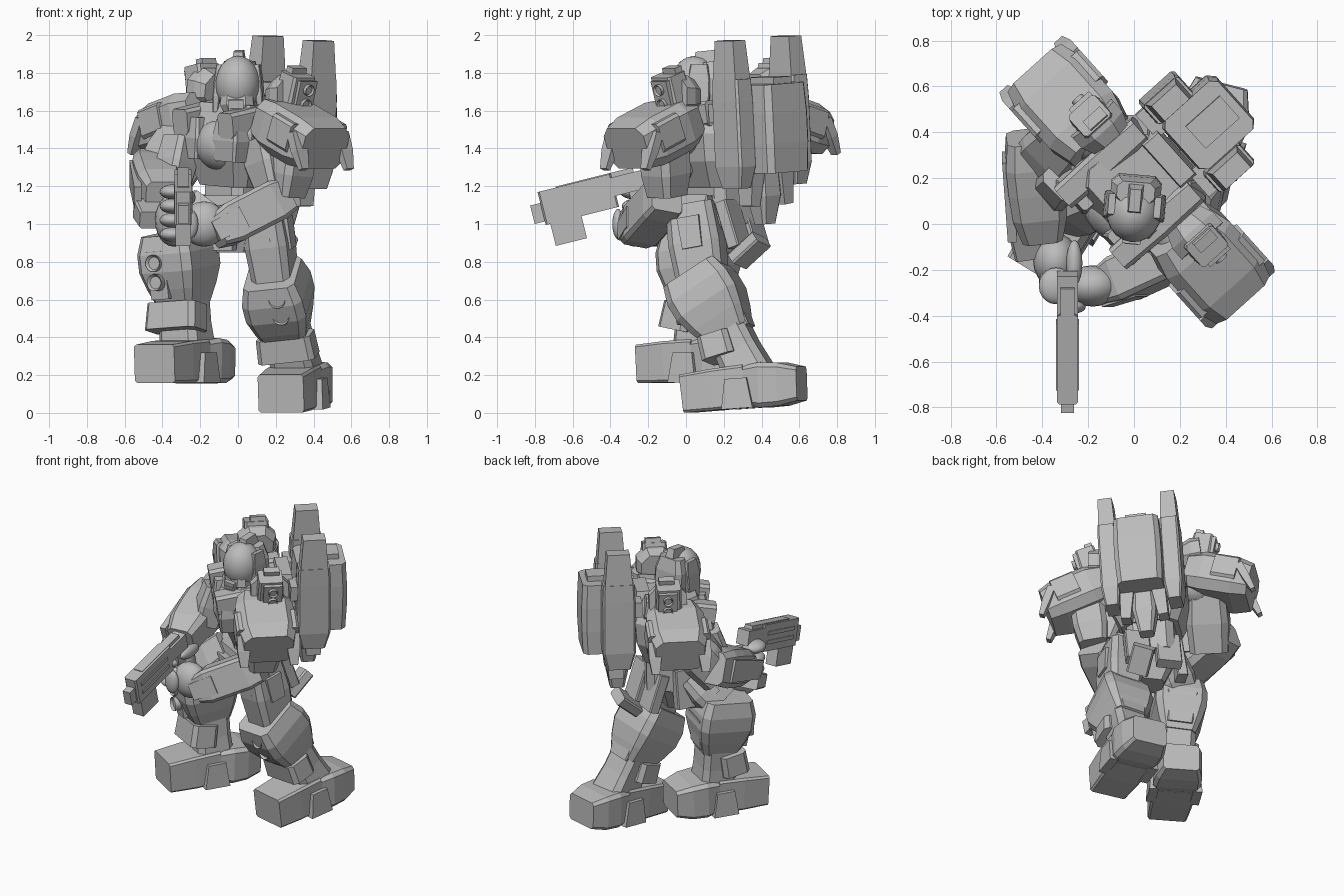
import bpy, bmesh, math
from mathutils import Matrix, Vector, Euler

old = bpy.data.objects.get("Cube")
if old:
    bpy.data.objects.remove(old, do_unlink=True)

grey = bpy.data.materials.new("armour_grey")
grey.use_nodes = True
tone = (.5, .5, .5, 1)
grey.diffuse_color = tone
grey.node_tree.nodes["Principled BSDF"].inputs["Base Color"].default_value = tone

WORLD = Matrix()
X, Y, Z = Vector((1, 0, 0)), Vector((0, 1, 0)), Vector((0, 0, 1))
FRONT = -Y
# Widths along a part, as shares of its full width
STRAIGHT, TAPER, FLARE = (1, 1), (1, .7), (.7, 1)
BARREL, POINTED, SWELL = (.75, 1, 1, .75), (1, 1, .6), (.6, 1, .9)


def place(location, rotation=(0, 0, 0)):
    """Frame at a point, turned by degrees."""
    turn = Euler([math.radians(angle) for angle in rotation]).to_matrix()
    return Matrix.Translation(location) @ turn.to_4x4()


def finish(name, bm, frame, smooth=False):
    bm.transform(frame)
    bmesh.ops.recalc_face_normals(bm, faces=bm.faces)
    mesh = bpy.data.meshes.new(name)
    bm.to_mesh(mesh)
    bm.free()
    mesh.materials.append(grey)
    part = bpy.data.objects.new(name, mesh)
    bpy.context.collection.objects.link(part)
    if smooth:
        bpy.ops.object.select_all(action='DESELECT')
        part.select_set(True)
        bpy.context.view_layer.objects.active = part
        bpy.ops.object.shade_smooth_by_angle(angle=math.radians(40))


def shell(name, start, end, width, depth, scales=STRAIGHT, face=FRONT, chamfer=.15, frame=WORLD):
    """Armour shell from start to end: chamfered rectangles scaled by a profile."""
    start, end = Vector(start), Vector(end)
    along = (end - start).normalized()
    side = Vector(face).cross(along).normalized()
    front = along.cross(side)
    bm, rings = bmesh.new(), []
    for step, scale in enumerate(scales):
        centre = start.lerp(end, step / (len(scales) - 1))
        a, b = width * scale / 2, depth * scale / 2
        cut = chamfer * min(a, b) * 2
        ring = []
        for u, v in ((1, 1), (-1, 1), (-1, -1), (1, -1)):
            corner = [(u * a, v * (b - cut)), (u * (a - cut), v * b)]
            if not cut:
                corner = corner[:1]
            ring += corner if u == v else corner[::-1]
        rings.append([bm.verts.new(centre + side * p + front * q) for p, q in ring])
    for low, high in zip(rings, rings[1:]):
        for i in range(len(low)):
            bm.faces.new((low[i - 1], low[i], high[i], high[i - 1]))
    bm.faces.new(rings[0])
    bm.faces.new(rings[-1])
    finish(name, bm, frame)


def block(name, centre, size, frame=WORLD, scales=STRAIGHT, chamfer=0):
    centre, half = Vector(centre), Z * size[2] / 2
    shell(name, centre - half, centre + half, size[0], size[1], scales, FRONT, chamfer, frame)


def ball(name, centre, radii, frame=WORLD):
    bm = bmesh.new()
    bmesh.ops.create_uvsphere(bm, u_segments=20, v_segments=12, radius=1)
    finish(name, bm, frame @ Matrix.Translation(centre) @ Matrix.Diagonal((*radii, 1)), True)


def port(name, centre, direction, radius, frame=WORLD):
    """Short round tube with a recessed mouth."""
    bm = bmesh.new()
    bmesh.ops.create_cone(bm, cap_ends=True, segments=14, radius1=radius, radius2=radius, depth=radius)
    cap = [face for face in bm.faces if face.normal.z > .9]
    bmesh.ops.inset_region(bm, faces=cap, thickness=radius / 4)
    bmesh.ops.translate(bm, verts=cap[0].verts[:], vec=-Z * radius / 3)
    turn = Z.rotation_difference(Vector(direction)).to_matrix().to_4x4()
    finish(name, bm, frame @ Matrix.Translation(centre) @ turn, True)


# Torso, turned to its right and leaning a little
torso = place((.02, .175, 1.5), (0, 3.5, -48))
shell("chest", -.3 * Z, .14 * Z, .52, .46, (.7, .95, 1, .75), frame=torso)
ball("chest_dome", (.02, -.15, -.08), (.16, .13, .14), torso)
shell("abdomen", -.5 * Z, -.2 * Z, .3, .3, frame=torso)
block("collar_back", (0, .17, .1), (.34, .12, .16), torso, TAPER)
block("backpack", (0, .4, .01), (.3, .33, .47), torso, (.95, 1, 1, .95), .1)
block("backpack_lid", (0, .42, .26), (.13, .2, .04), torso)
shell("tail_thruster", (0, .33, -.5), (0, .33, -.2), .15, .15, SWELL, frame=torso)


def torso_side(side, s):
    """Collar, booster, shoulder and launcher of one side."""
    def put(name, *args, **options):
        shell(side + "_" + name, *args, frame=torso, **options)

    put("collar", (s * .18, -.28, .03), (s * .18, .17, .1), .13, .15, (.9, 1, .9), face=Z)
    block(side + "_chest_plate", (s * .15, -.2, -.05), (.2, .14, .22), torso, (.8, 1, .8), .1)
    put("booster", (s * .2, .34, -.3), (s * .2, .34, .28), .12, .21, (.7, 1, 1, 1, 1, .95), chamfer=.1)
    block(side + "_booster_tower", (s * .2, .34, .37), (.11, .18, .23), torso, (1, .8))
    block(side + "_booster_strap", (s * .17, .24, .1), (.14, .1, .1), torso)
    put("thruster_fin", (s * .12, .35, -.4), (s * .1, .35, -.2), .09, .13, FLARE, chamfer=0)

    # Shoulder pad slopes down and outward
    ball(side + "_shoulder_joint", (s * .3, 0, 0), (.13, .13, .13), torso)
    put("shoulder_pad", (s * .26, 0, .07), (s * .66, 0, -.06), .37, .27, (.85, 1, 1, 1, .85), face=Z, chamfer=.2)
    put("shoulder_band", (s * .44, 0, .04), (s * .59, 0, -.01), .4, .16, face=Z, chamfer=.1)
    for end in (-.16, .16):
        put("shoulder_fin", (s * .6, end, .02), (s * .68, end, -.17), .05, .08, POINTED, chamfer=0)

    # Launcher with a domed back and two ports on its outer face
    rack = torso @ place((s * .36, .05, .22), (0, s * 14, 0))
    put("launcher_dome", (s * .24, .04, .19), (s * .36, .04, .2), .24, .22, (.8, 1, 1), face=Z, chamfer=.3)
    block(side + "_launcher", (0, -.01, 0), (.14, .17, .2), rack, (1, .9), .1)
    block(side + "_launcher_tab", (-s * .03, 0, .11), (.05, .1, .04), rack)
    block(side + "_launcher_frame", (s * .07, 0, 0), (.03, .12, .17), rack)
    for z in (-.04, .04):
        port(side + "_launcher_port", (s * .09, 0, z), X * s, .03, rack)


torso_side("left", 1)
torso_side("right", -1)

# Head, facing the front
head = place((0, .05, 1.74), (6, 0, -5))
ball("helmet", (0, 0, 0), (.12, .13, .15), head)
shell("neck", (0, .03, -.25), (0, .03, -.05), .16, .17, frame=head)
shell("jaw", (0, -.07, -.17), (0, -.05, -.04), .18, .13, SWELL, chamfer=.3, frame=head)
block("crest", (0, .07, .13), (.07, .14, .08), head, TAPER)
block("mouth_guard", (0, -.13, -.11), (.08, .03, .08), head)
for i in range(3):
    block("mouth_slat", (0, -.145, i * .02 - .14), (.06, .01, .01), head)
for s in (-1, 1):
    shell("ear_guard", (s * .12, .01, -.15), (s * .1, .04, .1), .04, .12, BARREL, frame=head)
block("helmet_back", (0, .1, -.02), (.22, .12, .26), head, BARREL, .25)

# Left arm, reaching across under the weapon
diagonal = -X - Y
elbow = Vector((.25, -.1, 1.15))
wrist = Vector((-.12, -.27, .96))
shell("left_upper_arm", (.3, -.12, 1.5), elbow, .22, .22, (.9, 1, 1, .8), diagonal)
shell("left_elbow_guard", (.18, -.1, 1.2), (.13, -.05, 1.44), .2, .2, (.8, 1, 1), diagonal)
shell("left_forearm", elbow, wrist, .22, .2, (.85, 1, 1, 1, 1, .8), chamfer=.1)
shell("left_forearm_plate", elbow.lerp(wrist, .6) + FRONT * .09, wrist + FRONT * .07, .12, .05, (1, .9), chamfer=0)
ball("left_palm", (-.18, -.27, 1), (.12, .09, .12))
for i in range(4):
    ball("left_finger", (-.26 - i * .01, i * .045 - .36, 1), (.05, .03, .08))

# Right arm, holding the weapon
elbow = Vector((-.45, .38, 1.3))
wrist = Vector((-.4, -.06, 1.14))
shell("right_upper_arm", (-.25, .42, 1.5), (-.42, .25, 1.2), .27, .27, (.9, 1, .9), diagonal)
shell("right_arm_guard", (-.3, .2, 1.45), (-.35, .14, 1.2), .18, .18, (.9, 1, .9), diagonal)
shell("right_forearm", elbow, wrist, .25, .25, (.85, 1, 1, .95, .7), Z)
shell("right_forearm_plate", elbow.lerp(wrist, .2) - X * .11, wrist - X * .13, .15, .05, (1, .8), -X, 0)
shell("right_wrist_guard", (-.48, 0, 1.08), (-.46, -.14, 1.02), .15, .12, (1, .8), Z, .1)
ball("right_palm", (-.34, -.16, 1.02), (.1, .12, .14))
for i in range(4):
    ball("right_finger", (-.34, i * .01 - .27, 1.17 - i * .075), (.075, .08, .04))
ball("right_thumb", (-.26, -.17, 1.14), (.035, .1, .04))

# Weapon, pointing forward and down
gun = place((-.29, -.25, 1.21), (14, 0, 0))
block("gun_body", (0, -.33, 0), (.09, .4, .18), gun, chamfer=.1)
block("gun_rail", (0, -.22, .07), (.06, .42, .05), gun)
block("gun_magazine", (0, -.42, -.14), (.08, .17, .14), gun)
block("gun_muzzle", (0, -.55, -.02), (.055, .07, .1), gun)
block("gun_grip", (0, -.02, -.14), (.06, .08, .26), gun)
block("gun_rear", (0, -.06, .02), (.09, .2, .1), gun)
for z in (-.03, .03):
    block("gun_side_rail", (0, -.33, z), (.1, .3, .025), gun)

# Pelvis and skirts
hips = place((0, .12, 1), (0, 0, -28))
shell("pelvis", -.15 * Z, .15 * Z, .36, .3, SWELL, frame=hips)
block("front_skirt", (0, -.15, -.02), (.16, .07, .24), hips, FLARE)
for s in (-1, 1):
    shell("rear_skirt", (s * .1, .24, -.12), (s * .1, .16, .12), .16, .07, chamfer=.1, frame=hips)
    shell("side_skirt", (s * .22, 0, -.1), (s * .18, 0, .15), .07, .21, chamfer=.1, frame=hips)
shell("lower_tail", (.2, .27, .8), (.25, .4, .92), .14, .07, face=X + Y - Z)


def leg(side, hip, knee, ankle, yaw, tip):
    """Thigh, shin and foot; yaw turns the toes, tip lifts the heel."""
    hip, knee, ankle = Vector(hip), Vector(knee), Vector(ankle)
    forward = Vector((math.sin(yaw), -math.cos(yaw), 0))
    outward = Z.cross(forward) * (1 if side == "left" else -1)

    def upper(t, push=0):
        return hip.lerp(knee, t) + outward * push

    def lower(t, push=0):
        return knee.lerp(ankle, t) + forward * push

    def put(name, *args, face=forward, **options):
        shell(side + "_" + name, *args, face=face, **options)

    put("thigh", hip, knee, .23, .28, (.9, 1, .9))
    put("thigh_plate", upper(.15, .11), upper(.55, .11), .12, .04, (1, .9), face=outward, chamfer=0)
    put("knee_block", lower(-.1, .03), lower(.6), .33, .37, (.85, 1, 1, .85, .65), chamfer=.12)
    put("lower_shin", lower(.5), lower(1.08), .25, .25, (.9, .9, 1))
    put("calf_plate", lower(.1, -.14), lower(.5, -.12), .2, .06, (1, .8))
    panel = outward * .04
    put("knee_panel", lower(.08, .18) + panel, lower(.55, .15) + panel, .12, .05, (1, .9), chamfer=0)
    for t in (.2, .39):
        port(side + "_knee_port", lower(t, .2) + panel, forward, .045)
    put("ankle_guard", lower(.6, .07), lower(.86, .1), .31, .18, (.95, 1))

    # Foot: toe block, low sides and heel
    foot = Matrix.Translation(ankle - Z * .2) @ Euler((tip, 0, yaw)).to_matrix().to_4x4()
    put("toe", (0, -.33, .1), (0, .02, .12), .27, .22, (.92, 1, 1), face=Z, chamfer=.06, frame=foot)
    put("heel", (0, 0, .12), (0, .3, .11), .31, .24, (.85, 1, .95, .75), face=Z, chamfer=.1, frame=foot)
    for s in (-1, 1):
        block(side + "_foot_side", (s * .14, -.02, .08), (.06, .17, .16), foot, TAPER)


leg("left", (.14, .03, 1.1), (.2, .09, .69), (.31, .33, .225), -.25, .07)
leg("right", (-.14, .14, 1.08), (-.31, .08, .9), (-.27, .08, .36), -.55, 0)
